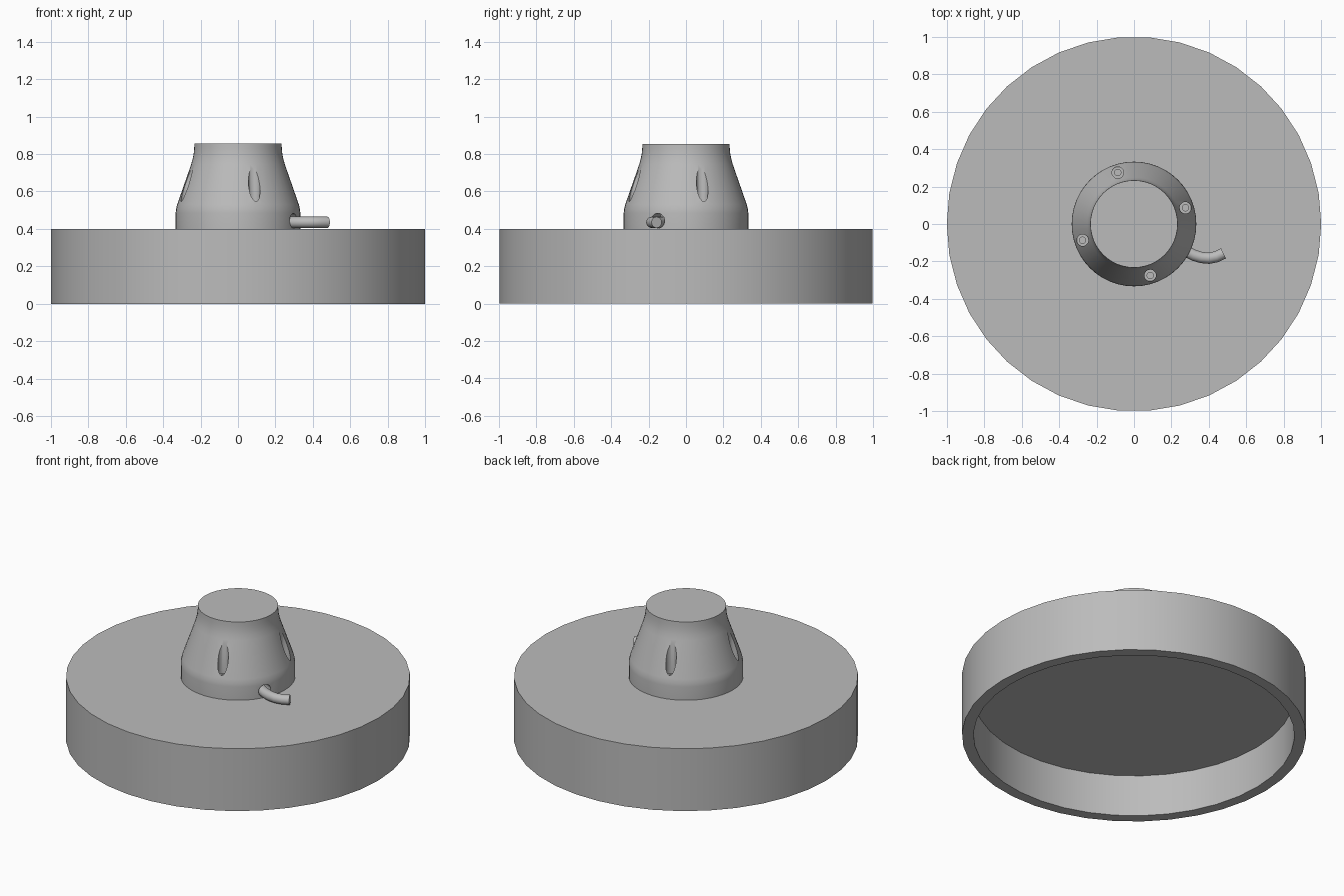
import bpy
import bmesh
import math
from mathutils import Matrix, Vector

if "Cube" in bpy.data.objects:
    bpy.data.objects.remove(bpy.data.objects["Cube"])

GREY = (0.5, 0.5, 0.5, 1)
grey = bpy.data.materials.new("plain_grey")
grey.use_nodes = True
grey.diffuse_color = GREY
grey.node_tree.nodes["Principled BSDF"].inputs["Base Color"].default_value = GREY


def add_object(name, bm):
    mesh = bpy.data.meshes.new(name)
    bmesh.ops.recalc_face_normals(bm, faces=bm.faces)
    bm.to_mesh(mesh)
    bm.free()
    mesh.materials.append(grey)
    obj = bpy.data.objects.new(name, mesh)
    bpy.context.collection.objects.link(obj)
    return obj


def lathe(name, profile, sides, matrix=Matrix()):
    """Solid of revolution about z; both profile ends are capped."""
    bm = bmesh.new()
    rings = [[bm.verts.new((r * math.cos(a), r * math.sin(a), z))
              for a in (math.tau * i / sides for i in range(sides))]
             for r, z in profile]
    for low, high in zip(rings, rings[1:]):
        for i in range(sides):
            j = (i + 1) % sides
            bm.faces.new((low[i], low[j], high[j], high[i]))
    bm.faces.new(rings[0][::-1])
    bm.faces.new(rings[-1])
    bm.transform(matrix)
    return add_object(name, bm)


def cut(obj, cutter):
    """Subtract the cutter, then discard it."""
    mod = obj.modifiers.new("cut", 'BOOLEAN')
    mod.operation = 'DIFFERENCE'
    mod.solver = 'EXACT'
    mod.object = cutter
    bpy.context.view_layer.objects.active = obj
    bpy.ops.object.modifier_apply(modifier=mod.name)
    bpy.data.objects.remove(cutter)


def smooth(obj, degrees=30):
    bpy.ops.object.select_all(action='DESELECT')
    obj.select_set(True)
    bpy.context.view_layer.objects.active = obj
    bpy.ops.object.shade_smooth_by_angle(angle=math.radians(degrees))


# Shallow drum, open underneath
base = lathe("base_drum", [(0.933, 0.267), (0.933, 0), (1, 0), (1, 0.4)], 38)
smooth(base)

# Tapered hub with softened shoulders
hub = lathe("hub", [(0.333, 0.4), (0.333, 0.485), (0.331, 0.505), (0.325, 0.53),
                    (0.25, 0.745), (0.242, 0.775), (0.237, 0.80), (0.234, 0.83),
                    (0.233, 0.855)], 48)

# Four stepped screw bores in the hub slope
for k in range(4):
    place = Matrix.Rotation(math.radians(17.5 + 90 * k), 4, 'Z') @ Matrix.Translation((0.288, 0, 0))
    cut(hub, lathe("bore_cutter", [(0.017, 0.42), (0.017, 0.53), (0.031, 0.53),
                                   (0.031, 0.95)], 24, place))

# Cable outlet in the hub side
outlet = Matrix.Rotation(math.radians(-27), 4, 'Z') @ Matrix.Translation((0, 0, 0.443)) \
    @ Matrix.Rotation(math.pi / 2, 4, 'Y')
cut(hub, lathe("outlet_cutter", [(0.04, 0.24), (0.04, 0.45)], 24, outlet))
smooth(hub)

# Short curved cable stub
path = [Vector((x, y, 0.435)) for x, y in
        ((0.2, -0.095), (0.28, -0.147), (0.32, -0.167), (0.36, -0.179), (0.4, -0.183),
         (0.44, -0.175), (0.478, -0.157))]
bm = bmesh.new()
rings = []
for i, p in enumerate(path):
    along = (path[min(i + 1, len(path) - 1)] - path[max(i - 1, 0)]).normalized()
    side = along.cross(Vector((0, 0, 1)))
    rings.append([bm.verts.new(p + 0.03 * (side * math.cos(a) + Vector((0, 0, math.sin(a)))))
                  for a in (math.tau * k / 20 for k in range(20))])
for a, b in zip(rings, rings[1:]):
    for k in range(20):
        j = (k + 1) % 20
        bm.faces.new((a[k], a[j], b[j], b[k]))
bm.faces.new(rings[0])
bm.faces.new(rings[-1])
smooth(add_object("cable_stub", bm))
